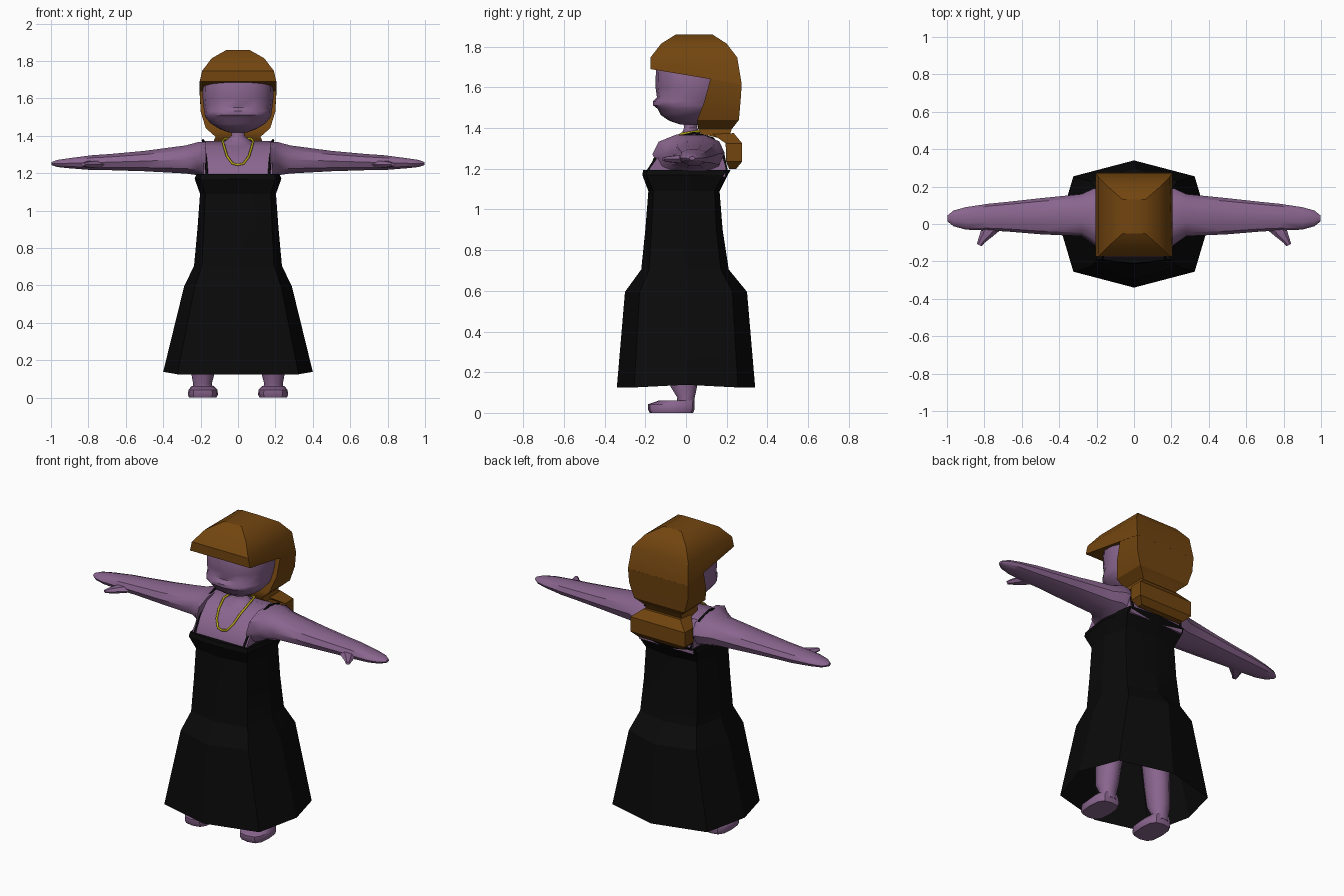
import bpy, bmesh, math
from mathutils import Vector


def material(name, rgb):
    m = bpy.data.materials.new(name)
    m.diffuse_color = (*rgb, 1)
    return m


SKIN = material("mauve_skin", (0.25, 0.13, 0.27))
HAIR = material("brown_hair", (0.17, 0.06, 0.005))
BLACK = material("black_cloth", (0.003, 0.003, 0.003))
GOLD = material("gold", (0.5, 0.4, 0.01))


def loft(name, rings, mat, angle=30, cap_start=True, cap_end=True):
    """Skin a list of equal-length point rings."""
    bm = bmesh.new()
    rows = [[bm.verts.new(p) for p in r] for r in rings]
    n = len(rows[0])
    for a, b in zip(rows, rows[1:]):
        for i in range(n):
            bm.faces.new((a[i], a[(i + 1) % n], b[(i + 1) % n], b[i]))
    if cap_start:
        bm.faces.new(rows[0][::-1])
    if cap_end:
        bm.faces.new(rows[-1])
    bmesh.ops.recalc_face_normals(bm, faces=bm.faces)
    me = bpy.data.meshes.new(name)
    bm.to_mesh(me)
    bm.free()
    me.materials.append(mat)
    me.shade_smooth()
    me.set_sharp_from_angle(angle=math.radians(angle))
    ob = bpy.data.objects.new(name, me)
    bpy.context.collection.objects.link(ob)
    return ob


def mirror_x(ob):
    m = ob.modifiers.new("mirror", 'MIRROR')
    m.use_axis = (True, False, False)


def oval(a0, a1, b0, b1, n=12, power=2.0):
    """Rounded outline filling the box a0..a1 by b0..b1."""
    pts = []
    for i in range(n):
        t = 2 * math.pi * i / n
        c, s = math.cos(t), math.sin(t)
        e = 2 / power
        pts.append(((a0 + a1) / 2 + (a1 - a0) / 2 * math.copysign(abs(c) ** e, c),
                    (b0 + b1) / 2 + (b1 - b0) / 2 * math.copysign(abs(s) ** e, s)))
    return pts


def level(z, x0, x1, y0, y1, n=12, power=2.0):
    return [(x, y, z) for x, y in oval(x0, x1, y0, y1, n, power)]


def box_ring(hx, y0, y1, z0, z1=None):
    z1 = z0 if z1 is None else z1
    return [(-hx, y0, z0), (hx, y0, z0), (hx, y1, z1), (-hx, y1, z1)]


def tube(name, pts, r, mat, cyclic=False):
    cu = bpy.data.curves.new(name, 'CURVE')
    cu.dimensions = '3D'
    cu.bevel_depth = r
    cu.bevel_resolution = 1
    sp = cu.splines.new('POLY')
    sp.points.add(len(pts) - 1)
    for p, q in zip(sp.points, pts):
        p.co = (*q, 1)
    sp.use_cyclic_u = cyclic
    cu.materials.append(mat)
    ob = bpy.data.objects.new(name, cu)
    bpy.context.collection.objects.link(ob)
    return ob


# Dress: eight-sided rings (z, half width, front y, back y, corner x, corner y)
def dress_ring(z, hx, yf, yb, kx, ky, lift=0.0):
    cy = (yf + yb) / 2
    f, b = cy + (yf - cy) * ky, cy + (yb - cy) * ky
    return [(0, yf, z), (hx * kx, f, z), (hx, cy, z + lift), (hx * kx, b, z),
            (0, yb, z), (-hx * kx, b, z), (-hx, cy, z + lift), (-hx * kx, f, z)]


loft("dress", [
    dress_ring(0.125, 0.40, -0.34, 0.34, 0.81, 0.75, 0.013),
    dress_ring(0.595, 0.288, -0.30, 0.30, 0.80, 0.76),
    dress_ring(0.705, 0.235, -0.22, 0.21, 0.82, 0.82),
    dress_ring(0.90, 0.217, -0.20, 0.18, 0.84, 0.84),
    dress_ring(1.09, 0.203, -0.185, 0.165, 0.86, 0.86),
    dress_ring(1.17, 0.232, -0.215, 0.205, 0.86, 0.9),
    dress_ring(1.195, 0.222, -0.21, 0.22, 0.88, 0.9)], BLACK, 20, cap_start=False)

# Upper torso: side profile extruded across the shoulders
side = [(-0.18, 1.16), (-0.18, 1.2), (-0.13, 1.27), (-0.06, 1.345), (0.04, 1.372),
        (0.13, 1.345), (0.18, 1.26), (0.195, 1.2), (0.195, 1.16)]
loft("torso", [[(x, y, z) for y, z in side] for x in (-0.185, 0, 0.185)], SKIN, 40)

# Arms with mitten hands: rings along x (x, y range, z range)
arm = [(0.17, -0.165, 0.19, 1.17, 1.372), (0.215, -0.11, 0.19, 1.185, 1.37),
       (0.28, -0.065, 0.16, 1.195, 1.352), (0.50, -0.055, 0.138, 1.208, 1.322),
       (0.68, -0.04, 0.118, 1.214, 1.305), (0.78, -0.035, 0.108, 1.215, 1.298),
       (0.90, -0.03, 0.09, 1.225, 1.282), (0.965, -0.012, 0.072, 1.232, 1.272),
       (0.998, 0.015, 0.045, 1.243, 1.26)]
mirror_x(loft("arm", [[(x, y, z) for y, z in oval(a, b, c, d, 10, 2.2)]
                      for x, a, b, c, d in arm], SKIN, 40))

# Thumbs
thumb = [(0.76, -0.01, 0.045, 0.022), (0.79, -0.055, 0.03, 0.02),
         (0.815, -0.09, 0.018, 0.015), (0.828, -0.113, 0.012, 0.009)]
mirror_x(loft("thumb", [[(x + a, y + a * 0.5, 1.247 + b) for a, b in oval(-w, w, -h, h, 6)]
                        for x, y, w, h in thumb], SKIN, 40))

# Legs and feet
leg = [(0.03, 0.13, 0.245, -0.05, 0.045), (0.075, 0.14, 0.24, -0.045, 0.045),
       (0.13, 0.125, 0.25, -0.08, 0.058), (0.25, 0.11, 0.245, -0.09, 0.07),
       (0.42, 0.08, 0.235, -0.085, 0.085), (0.68, 0.01, 0.2, -0.12, 0.12)]
mirror_x(loft("leg", [level(*r, n=10) for r in leg], SKIN, 40))
foot = [(0.0, 0.115, 0.262, -0.178, 0.035), (0.018, 0.107, 0.268, -0.187, 0.042),
        (0.042, 0.11, 0.265, -0.187, 0.042), (0.062, 0.13, 0.248, -0.13, 0.042)]
mirror_x(loft("foot", [level(*r, n=12, power=3) for r in foot], SKIN, 35))

# Neck
loft("neck", [level(1.345, -0.11, 0.11, -0.06, 0.1), level(1.375, -0.065, 0.065, -0.02, 0.07),
              level(1.40, -0.035, 0.035, -0.01, 0.055), level(1.46, -0.04, 0.04, -0.015, 0.06)],
     SKIN, 40)

# Head: wide muzzle crease across the lower face
head = [(1.418, 0.05, -0.03, 0.07), (1.437, 0.10, -0.085, 0.10), (1.465, 0.145, -0.125, 0.14),
        (1.495, 0.172, -0.14, 0.17), (1.512, 0.178, -0.162, 0.18), (1.532, 0.18, -0.163, 0.19),
        (1.552, 0.184, -0.143, 0.20), (1.60, 0.189, -0.15, 0.21), (1.69, 0.188, -0.148, 0.21),
        (1.76, 0.15, -0.12, 0.18), (1.81, 0.09, -0.06, 0.12)]
loft("head", [level(z, -w, w, a, b, 16, 2.3) for z, w, a, b in head], SKIN, 45)

# Hair cap: square dome with a slanted fringe edge
loft("hair_cap", [box_ring(0.205, -0.175, 0.274, 1.69, 1.615),
                  box_ring(0.192, -0.175, 0.252, 1.747),
                  box_ring(0.14, -0.122, 0.20, 1.815),
                  box_ring(0.06, -0.05, 0.13, 1.86)], HAIR, 30)

# Hair behind the face, gathered at the nape
loft("back_hair", [box_ring(0.204, 0.12, 0.274, 1.642, 1.617),
                   box_ring(0.20, 0.09, 0.268, 1.53),
                   box_ring(0.172, 0.055, 0.26, 1.44),
                   box_ring(0.12, 0.06, 0.225, 1.395),
                   box_ring(0.13, 0.075, 0.205, 1.372, 1.34)], HAIR, 30)

# Rolled hair end
loft("hair_roll", [box_ring(0.125, 0.13, 0.235, 1.37, 1.375),
                   box_ring(0.185, 0.195, 0.276, 1.325),
                   box_ring(0.185, 0.197, 0.276, 1.235),
                   box_ring(0.15, 0.212, 0.247, 1.2)], HAIR, 30)

# Shoulder straps
mirror_x(tube("strap", [(0.166, -0.19, 1.185), (0.172, -0.136, 1.272), (0.183, -0.063, 1.349),
                        (0.187, 0.04, 1.376), (0.185, 0.133, 1.349), (0.177, 0.185, 1.262),
                        (0.172, 0.2, 1.185)], 0.007, BLACK))

# Necklace resting on the chest
half = [(0.03, -0.152, 1.252), (0.058, -0.125, 1.29), (0.072, -0.083, 1.335),
        (0.082, -0.02, 1.372), (0.07, 0.06, 1.385)]
tube("necklace", [(0, -0.157, 1.245)] + half + [(0, 0.09, 1.385)]
     + [(-x, y, z) for x, y, z in reversed(half)], 0.0065, GOLD, cyclic=True)
